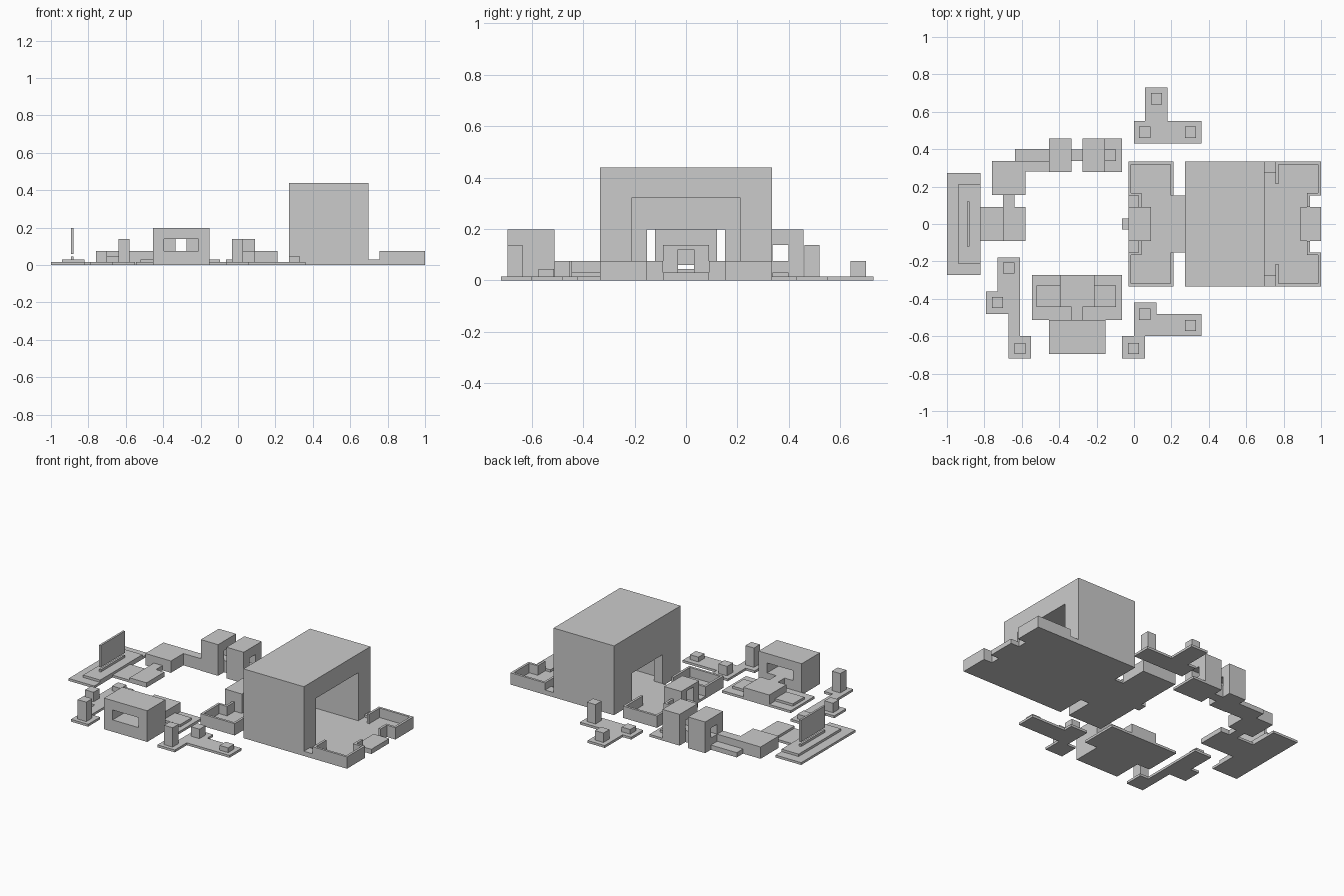
import bpy, bmesh
from mathutils import Matrix, Vector

T = 0.015  # thin slab / parapet thickness


def build(name, boxes):
    """One object from boxes given as (x0, x1, y0, y1, z0, z1)."""
    bm = bmesh.new()
    for x0, x1, y0, y1, z0, z1 in boxes:
        m = Matrix.Translation(((x0 + x1) / 2, (y0 + y1) / 2, (z0 + z1) / 2))
        m = m @ Matrix.Diagonal((x1 - x0, y1 - y0, z1 - z0, 1))
        bmesh.ops.create_cube(bm, size=1, matrix=m)
    me = bpy.data.meshes.new(name)
    bm.to_mesh(me)
    bm.free()
    ob = bpy.data.objects.new(name, me)
    bpy.context.collection.objects.link(ob)
    return ob


def cut(ob, boxes):
    """Carve openings out of a block."""
    for b in boxes:
        c = build(ob.name + "_cutter", [b])
        c.hide_render = True
        c.hide_viewport = True
        mod = ob.modifiers.new("opening", 'BOOLEAN')
        mod.operation = 'DIFFERENCE'
        mod.solver = 'EXACT'
        mod.object = c


def both(boxes):
    """Add the copies mirrored across y = 0."""
    return boxes + [(a, b, -d, -c, e, f) for a, b, c, d, e, f in boxes]


# Main hall with a wide east door and a narrower west door
hall = build("main_hall", [(0.272, 0.697, -0.334, 0.334, 0, 0.44)])
cut(hall, [(0.333, 0.75, -0.212, 0.212, T, 0.32),
           (0.22, 0.40, -0.152, 0.152, T, 0.198)])

# Hall floors: west court, corridor, east court
build("hall_floor", [(-0.03, 0.21, -0.334, 0.334, 0, T),
                     (0.21, 0.272, -0.152, 0.152, 0, T),
                     (0.697, 0.94, -0.334, 0.334, 0, T)]
      + both([(0.94, 1.0, 0.152, 0.334, 0, T)]))

# East court parapets
build("east_parapet", both([
    (0.757, 1.0, 0.334 - T, 0.334, 0, 0.075),
    (0.757, 0.757 + T, 0.215, 0.334, T, 0.075),
    (1 - T, 1.0, 0.152, 0.334, 0, 0.075),
    (0.94 - T, 1.0, 0.152, 0.152 + T, 0, 0.075),
    (0.94 - T, 0.94, 0.09, 0.152 + T, 0, 0.075)]))
build("east_corner_step", both([(0.697, 0.757, 0.273, 0.334, 0, 0.03)]))
build("east_gate_step", [(0.89, 1.0, -0.09, 0.09, 0, 0.03)])

# West court parapets
build("west_parapet", both([
    (-0.03, 0.21, 0.334 - T, 0.334, 0, 0.075),
    (0.21 - T, 0.21, 0.152, 0.334, 0, 0.075),
    (-0.03, -0.03 + T, 0.152, 0.334, 0, 0.075),
    (-0.03, 0.04, 0.152, 0.152 + T, 0, 0.075),
    (0.04 - T, 0.04, 0.09, 0.152 + T, 0, 0.075)]))

# Gatehouse with through door and outer step
gate = build("gatehouse", [(-0.03, 0.09, -0.09, 0.09, 0, 0.138)])
cut(gate, [(-0.1, 0.15, -0.032, 0.032, 0.03, 0.12)])
build("gatehouse_step", [(-0.063, -0.03, -0.03, 0.03, 0, 0.03)])

# Screen plaza
build("plaza_floor", [(-1, -0.82, -0.272, 0.272, 0, T),
                      (-0.82, -0.58, -0.09, 0.09, 0, T)])
build("plaza_step", [(-0.94, -0.82, -0.212, 0.212, T, 0.03)])
build("screen", [(-0.893, -0.88, -0.121, 0.121, 0.06, 0.198)])
build("screen_foot", [(-0.893, -0.88, -0.121, 0.121, 0.03, 0.045)])
build("plaza_block", [(-0.70, -0.58, -0.09, 0.09, T, 0.03),
                      (-0.70, -0.64, 0.09, 0.155, 0, 0.03)])

# South building with through window, and its terrace
south = build("south_building", [(-0.455, -0.152, -0.695, -0.512, 0, 0.198)])
cut(south, [(-0.395, -0.212, -0.8, -0.4, 0.075, 0.138)])
build("south_terrace", [(-0.545, -0.063, -0.512, -0.272, 0, T)])
build("south_terrace_steps", [(-0.52, -0.395, -0.445, -0.33, T, 0.03),
                              (-0.212, -0.095, -0.445, -0.33, T, 0.03)])
build("south_platform", [(-0.395, -0.212, -0.445, -0.272, T, 0.075),
                         (-0.335, -0.275, -0.512, -0.445, T, 0.075)])

# North walkway and twin towers joined by a bridge
build("north_walkway", [(-0.76, -0.58, 0.155, 0.337, 0, 0.075),
                        (-0.637, -0.455, 0.28, 0.337, 0, 0.075),
                        (-0.637, -0.455, 0.337, 0.4, 0, 0.03)])
towers = [("north_tower_west", -0.455, 0.075), ("north_tower_east", -0.275, 0.03)]
for name, x, sill in towers:
    t = build(name, [(x, x + 0.121, 0.277, 0.457, 0, 0.198)])
    cut(t, [(x - 0.05, x + 0.2, 0.337, 0.398, 0.075, 0.138)])
build("tower_bridge", [(-0.335, -0.275, 0.337, 0.398, 0, 0.075)])
build("tower_landing", [(-0.155, -0.063, 0.277, 0.457, 0, T),
                        (-0.155, -0.095, 0.337, 0.398, T, 0.03)])

# Outdoor pads with pillars of three heights
pads = {
    "southwest": [(-0.73, -0.61, -0.48, -0.18), (-0.79, -0.73, -0.48, -0.36),
                  (-0.67, -0.61, -0.60, -0.48), (-0.67, -0.55, -0.72, -0.60)],
    "southeast": [(0, 0.12, -0.48, -0.42), (0, 0.36, -0.60, -0.48),
                  (-0.063, 0.06, -0.72, -0.60)],
    "northeast": [(0, 0.36, 0.43, 0.55), (0.06, 0.18, 0.55, 0.73)],
}
pillars = {
    "southwest": [(-0.61, -0.665, 0.138), (-0.73, -0.42, 0.075), (-0.67, -0.235, 0.045)],
    "southeast": [(-0.003, -0.665, 0.138), (0.058, -0.482, 0.075), (0.302, -0.543, 0.045)],
    "northeast": [(0.302, 0.49, 0.138), (0.12, 0.67, 0.075), (0.058, 0.49, 0.045)],
}
for side, rects in pads.items():
    build(side + "_pad", [(*r, 0, T) for r in rects])
    build(side + "_pillars", [(x - 0.03, x + 0.03, y - 0.03, y + 0.03, T, h)
                              for x, y, h in pillars[side]])
